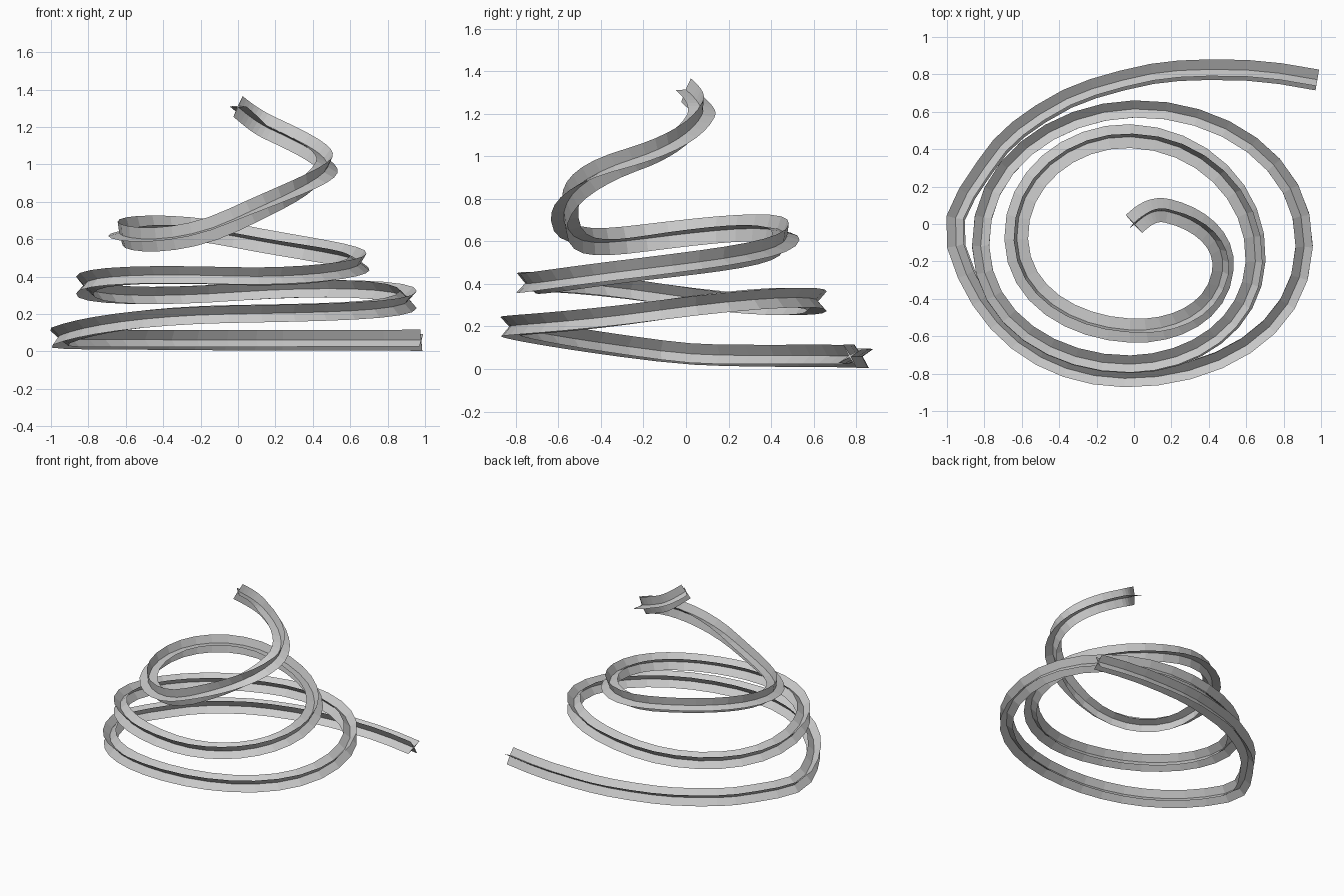
import bpy, bmesh, math
from mathutils import Vector
from mathutils.geometry import interpolate_bezier

if "Cube" in bpy.data.objects:
    bpy.data.objects.remove(bpy.data.objects["Cube"])

# Spiral path knots: x, y, z, roll of the cross section (degrees), climb slope
KNOTS = [
    (0.98, 0.77, 0.06, 30, 0), (0.40, 0.825, 0.06, 32, 0), (-0.06, 0.768, 0.06, 34, 0),
    (-0.50, 0.588, 0.062, 36, 0), (-0.80, 0.30, 0.063, 38, 0.01),
    (-0.95, -0.12, 0.085, 40, 0.12), (-0.05, -0.825, 0.20, 43, 0.02),
    (0.91, -0.12, 0.277, 45, 0.14), (0.0, 0.615, 0.318, 45, -0.07),
    (-0.82, -0.12, 0.355, 45, 0.15), (-0.02, -0.75, 0.403, 47, -0.03),
    (0.65, -0.20, 0.47, 55, 0.12), (-0.02, 0.47, 0.62, 78, 0.2),
    (-0.63, -0.08, 0.63, 78, -0.12), (-0.02, -0.57, 0.705, 82, 0.48),
    (0.475, -0.25, 0.985, 60, 0.32), (0.18, 0.07, 1.19, 82, 0.45),
    (0.0, 0.0, 1.31, 90, 0.6),
]
TIP, NOTCH = 0.065, 0.006


def sample_path(knots):
    """Smooth path through the knots, with interpolated roll."""
    pts = [Vector(k[:3]) for k in knots]
    flat = [Vector((p.x, p.y, 0)) for p in pts]
    dirs = []
    for i, p in enumerate(flat):
        a = flat[max(i - 1, 0)]
        b = flat[min(i + 1, len(flat) - 1)]
        d = ((p - a).normalized() + (b - p).normalized()).normalized()
        # bend the two free ends to follow the curve
        if i == 0:
            d = Vector((-0.98, 0.19, 0))
        elif i == len(flat) - 1:
            d = Vector((-0.72, -0.69, 0))
        dirs.append(Vector((d.x, d.y, knots[i][4])))
    path, rolls = [], []
    for i in range(len(pts) - 1):
        h = (flat[i + 1] - flat[i]).length / 2.5614
        steps = 3 if i < 5 else 8
        seg = interpolate_bezier(pts[i], pts[i] + dirs[i] * h,
                                 pts[i + 1] - dirs[i + 1] * h, pts[i + 1], steps + 1)
        last = i == len(pts) - 2
        for j, p in enumerate(seg if last else seg[:-1]):
            t = j / steps
            path.append(p)
            rolls.append(math.radians(knots[i][3] * (1 - t) + knots[i + 1][3] * t))
    return path, rolls


def sweep_star(name, path, rolls):
    """Sweep a thin four-pointed star along the path."""
    bm = bmesh.new()
    rings = []
    for i, p in enumerate(path):
        tangent = (path[min(i + 1, len(path) - 1)] - path[max(i - 1, 0)]).normalized()
        out = tangent.cross(Vector((0, 0, 1))).normalized()
        up = out.cross(tangent)
        ring = []
        for k in range(8):
            r = NOTCH if k % 2 else TIP
            a = rolls[i] + k * math.pi / 4
            ring.append(bm.verts.new(p + out * r * math.cos(a) + up * r * math.sin(a)))
        rings.append(ring)
    for r0, r1 in zip(rings, rings[1:]):
        for k in range(8):
            n = (k + 1) % 8
            bm.faces.new((r0[k], r0[n], r1[n], r1[k]))
    bm.faces.new(rings[0])
    bm.faces.new(rings[-1])
    bmesh.ops.recalc_face_normals(bm, faces=bm.faces)
    mesh = bpy.data.meshes.new(name)
    bm.to_mesh(mesh)
    bm.free()
    obj = bpy.data.objects.new(name, mesh)
    bpy.context.collection.objects.link(obj)
    return obj


# Spiral garland strip
sweep_star("spiral_ribbon", *sample_path(KNOTS))
